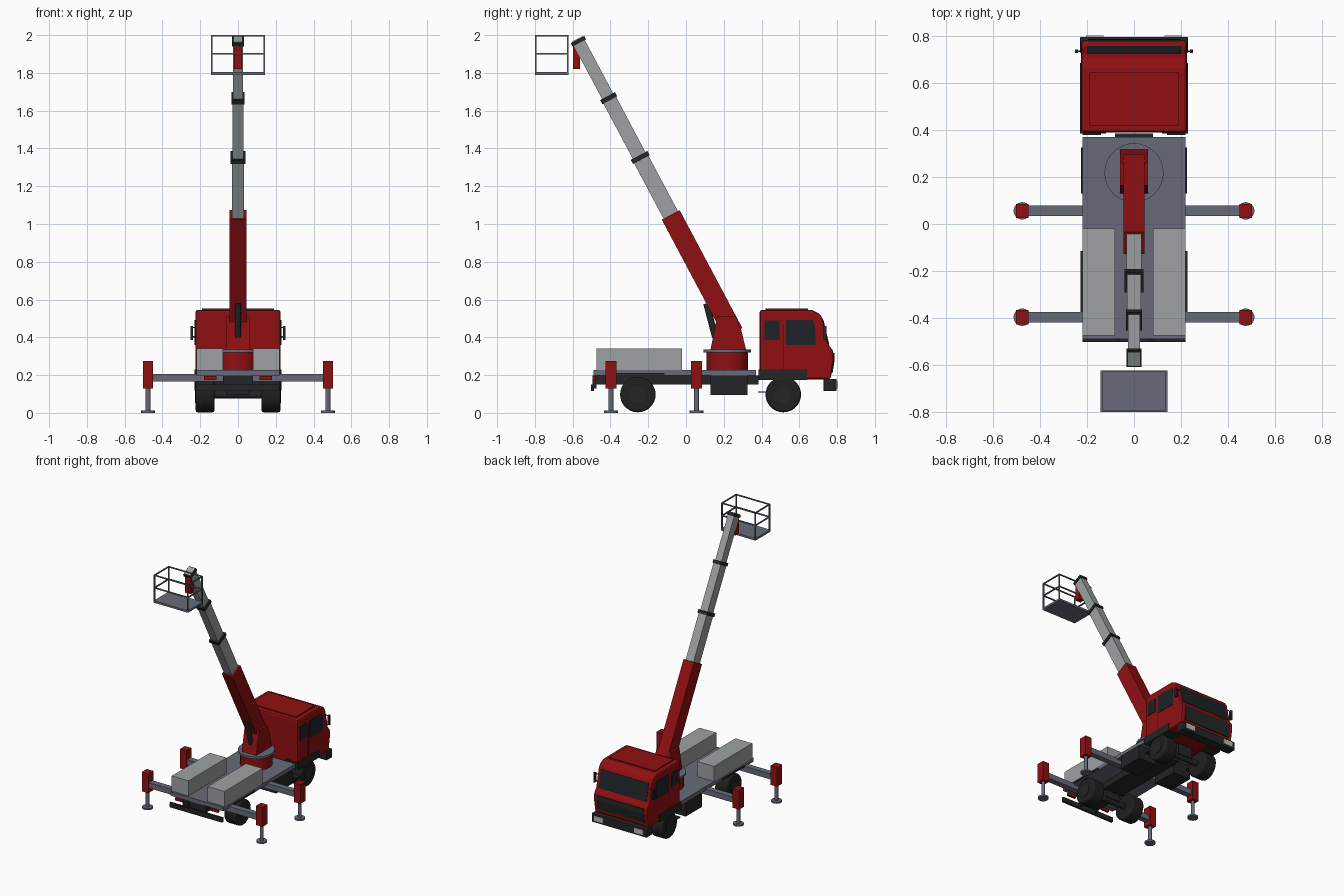
import bpy, bmesh
from math import radians, pi
from mathutils import Vector, Matrix

cube = bpy.data.objects.get("Cube")
if cube:
    bpy.data.objects.remove(cube, do_unlink=True)


def material(name, r, g, b):
    m = bpy.data.materials.new(name)
    m.use_nodes = True
    m.diffuse_color = (r, g, b, 1)
    bsdf = next(n for n in m.node_tree.nodes if n.type == 'BSDF_PRINCIPLED')
    bsdf.inputs["Base Color"].default_value = (r, g, b, 1)
    return m


RED = material("red paint", 0.28, 0.005, 0.006)
LIGHT = material("light grey", 0.34, 0.36, 0.36)
STEEL = material("blue grey steel", 0.135, 0.148, 0.185)
BLACK = material("black trim", 0.017, 0.018, 0.019)
RUBBER = material("rubber", 0.014, 0.014, 0.014)
GLASS = material("dark glass", 0.013, 0.016, 0.018)
LAMP = material("lamp", 0.5, 0.5, 0.48)


def finish(name, bm, mat, bevel=0):
    bmesh.ops.recalc_face_normals(bm, faces=bm.faces)
    mesh = bpy.data.meshes.new(name)
    bm.to_mesh(mesh)
    bm.free()
    mesh.materials.append(mat)
    ob = bpy.data.objects.new(name, mesh)
    bpy.context.collection.objects.link(ob)
    if bevel:
        mod = ob.modifiers.new("edge bevel", 'BEVEL')
        mod.width = bevel
        mod.segments = 2
    return ob


def box(name, x, y, z, mat, bevel=0, matrix=None):
    """Box from (min, max) spans on each axis."""
    bm = bmesh.new()
    bmesh.ops.create_cube(bm, size=1)
    for v in bm.verts:
        v.co = Vector(s[0] + (c + 0.5) * (s[1] - s[0]) for s, c in zip((x, y, z), v.co))
    if matrix:
        bm.transform(matrix)
    return finish(name, bm, mat, bevel)


def profile(name, points, x0, x1, mat, bevel=0):
    """Side outline of (y, z) points, extruded across x."""
    bm = bmesh.new()
    face = bm.faces.new([bm.verts.new((x0, y, z)) for y, z in points])
    out = bmesh.ops.extrude_face_region(bm, geom=[face])
    verts = [e for e in out["geom"] if isinstance(e, bmesh.types.BMVert)]
    bmesh.ops.translate(bm, verts=verts, vec=(x1 - x0, 0, 0))
    return finish(name, bm, mat, bevel)


def rod(name, start, end, radius, mat, sides=16, bevel=0):
    """Cylinder between two points."""
    a, b = Vector(start), Vector(end)
    bpy.ops.mesh.primitive_cylinder_add(vertices=sides, radius=radius, depth=(b - a).length,
                                        location=(a + b) / 2,
                                        rotation=(b - a).to_track_quat('Z', 'Y').to_euler())
    ob = bpy.context.object
    ob.name = name
    ob.data.materials.append(mat)
    if sides > 8:
        bpy.ops.object.shade_smooth_by_angle(angle=radians(35))
    if bevel:
        mod = ob.modifiers.new("edge bevel", 'BEVEL')
        mod.width = bevel
        mod.segments = 2
    return ob


def span(a, b, side):
    return tuple(sorted((a * side, b * side)))


SIDES = (("left", 1), ("right", -1))

# Chassis and deck
box("chassis", (-0.08, 0.08), (-0.49, 0.385), (0.15, 0.197), BLACK)
box("deck", (-0.22, 0.22), (-0.49, 0.37), (0.197, 0.226), STEEL)
box("rear_bar", (-0.22, 0.22), (-0.503, -0.487), (0.115, 0.15), BLACK)
for name, s in SIDES:
    box(name + "_rear_bar_bracket", span(0.06, 0.08, s), (-0.495, -0.475), (0.13, 0.197), BLACK)
    box(name + "_tail_lamp", span(0.115, 0.18, s), (-0.495, -0.48), (0.175, 0.195), RED)
    box(name + "_locker", span(0.08, 0.22, s), (-0.475, -0.02), (0.226, 0.34), LIGHT)
    box(name + "_tank", span(0.08, 0.226, s), (0.13, 0.325), (0.095, 0.197), BLACK)
    box(name + "_rear_fender", span(0.12, 0.228, s), (-0.375, -0.115), (0.203, 0.211), BLACK)
    box(name + "_step", span(0.14, 0.22, s), (0.38, 0.43), (0.107, 0.114), BLACK)

# Wheels
for axle, y in (("front", 0.515), ("rear", -0.255)):
    rod(axle + "_axle", (-0.13, y, 0.097), (0.13, y, 0.097), 0.022, BLACK)
    box(axle + "_axle_mount", (-0.06, 0.06), (y - 0.03, y + 0.03), (0.097, 0.185), BLACK)
    for name, s in SIDES:
        rod(f"{name}_{axle}_wheel", (s * 0.125, y, 0.097), (s * 0.224, y, 0.097),
            0.094, RUBBER, 32, 0.01)
        rod(f"{name}_{axle}_hub", (s * 0.22, y, 0.097), (s * 0.227, y, 0.097), 0.045, BLACK)

# Cab shell
profile("cab", [(0.39, 0.178), (0.39, 0.545), (0.665, 0.545), (0.708, 0.525), (0.725, 0.495),
                (0.755, 0.36), (0.78, 0.328), (0.782, 0.28), (0.765, 0.178)],
        -0.225, 0.225, RED, 0.012)
box("roof_panel", (-0.19, 0.19), (0.42, 0.645), (0.54, 0.553), RED)
profile("windscreen", [(0.72, 0.492), (0.728, 0.492), (0.758, 0.362), (0.748, 0.362)],
        -0.2, 0.2, GLASS)
profile("grille", [(0.77, 0.318), (0.785, 0.318), (0.787, 0.28), (0.776, 0.212), (0.76, 0.212)],
        -0.195, 0.195, BLACK)
box("front_bumper", (-0.23, 0.23), (0.728, 0.797), (0.115, 0.18), BLACK, 0.005)

# Cab sides
for name, s in SIDES:
    skin = span(0.224, 0.229, s)
    profile(name + "_door_window", [(0.53, 0.36), (0.685, 0.36), (0.685, 0.45), (0.672, 0.492),
                                    (0.53, 0.492)], *skin, GLASS)
    box(name + "_rear_window", skin, (0.415, 0.495), (0.385, 0.488), GLASS)
    box(name + "_door_seam", span(0.224, 0.226, s), (0.514, 0.518), (0.23, 0.47), BLACK)
    box(name + "_front_fender", span(0.12, 0.23, s), (0.385, 0.64), (0.173, 0.23), BLACK)
    box(name + "_headlamp", span(0.13, 0.205, s), (0.79, 0.802), (0.13, 0.168), LAMP)
    box(name + "_mirror", span(0.238, 0.252, s), (0.728, 0.744), (0.387, 0.46), BLACK)
    for z in (0.4, 0.45):
        box(name + "_mirror_arm", span(0.215, 0.24, s), (0.733, 0.738), (z, z + 0.006), BLACK)

# Outriggers
for place, y in (("front", -0.397), ("middle", 0.056)):
    for name, s in SIDES:
        label = f"{name}_{place}_outrigger_"
        x = s * 0.476
        box(label + "beam", span(0, 0.455, s), (y - 0.022, y + 0.022), (0.165, 0.206), STEEL)
        box(label + "housing", span(0.449, 0.503, s), (y - 0.03, y + 0.03), (0.13, 0.275), RED)
        rod(label + "leg", (x, y, 0.01), (x, y, 0.14), 0.013, STEEL)
        rod(label + "pad", (x, y, 0), (x, y, 0.012), 0.037, STEEL, 24)

# Turntable
rod("turntable_base", (0, 0.218, 0.22), (0, 0.218, 0.322), 0.11, RED, 32)
rod("turntable_ring", (0, 0.218, 0.32), (0, 0.218, 0.336), 0.126, STEEL, 32)
profile("pedestal", [(0.13, 0.335), (0.318, 0.335), (0.292, 0.44), (0.265, 0.51), (0.165, 0.51)],
        -0.06, 0.06, RED)
rod("lift_cylinder", (0, 0.155, 0.4), (0, 0.108, 0.58), 0.017, BLACK)

# Telescopic boom, laid out along its own tilted axis
tilt = Matrix.Translation((0, 0.251, 0.424)) @ Matrix.Rotation(radians(28), 4, 'X')


def boom(name, start, end, width, depth, mat):
    box(name, (-width / 2, width / 2), (-depth / 2, depth / 2), (start, end), mat, matrix=tilt)


boom("boom_base", 0, 0.707, 0.088, 0.107, RED)
boom("boom_stage_1", 0.65, 1.045, 0.066, 0.086, LIGHT)
boom("boom_stage_2", 1.0, 1.4, 0.06, 0.076, LIGHT)
boom("boom_stage_3", 1.35, 1.75, 0.052, 0.066, LIGHT)
boom("boom_collar_1", 1.038, 1.063, 0.08, 0.1, BLACK)
boom("boom_collar_2", 1.394, 1.419, 0.07, 0.089, BLACK)
boom("boom_collar_3", 1.738, 1.758, 0.062, 0.08, BLACK)
boom("boom_end_plate", 1.755, 1.762, 0.05, 0.066, LIGHT)
box("basket_mount", (-0.022, 0.022), (-0.597, -0.56), (1.82, 1.945), RED)

# Work basket
box("basket_floor", (-0.143, 0.143), (-0.8, -0.623), (1.79, 1.805), STEEL)
t = 0.008
for z in (1.898, 1.992):
    for y in (-0.8, -0.623 - t):
        box("basket_long_rail", (-0.143, 0.143), (y, y + t), (z, z + t), STEEL)
    for name, s in SIDES:
        box(name + "_basket_rail", span(0.143 - t, 0.143, s), (-0.8, -0.623), (z, z + t), STEEL)
for name, s in SIDES:
    for y in (-0.8, -0.623 - t):
        box(name + "_basket_post", span(0.143 - t, 0.143, s), (y, y + t), (1.8, 2.0), STEEL)
